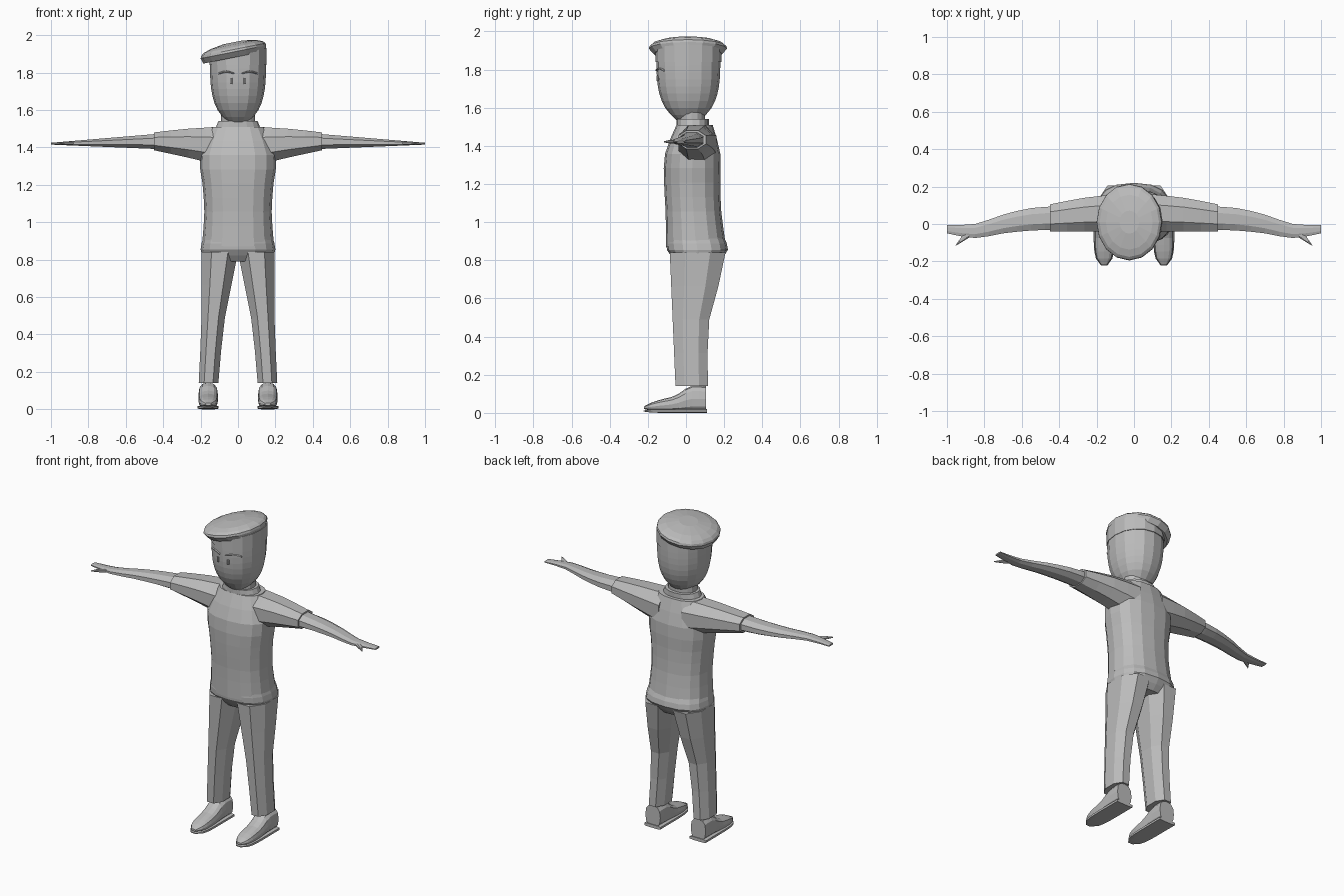
import bpy, bmesh, math
from mathutils import Vector

cube = bpy.data.objects.get("Cube")
if cube:
    bpy.data.objects.remove(cube, do_unlink=True)

grey = bpy.data.materials.new("plain_grey")
grey.use_nodes = True
colour = (.5, .5, .5, 1)
grey.diffuse_color = colour
grey.node_tree.nodes["Principled BSDF"].inputs["Base Color"].default_value = colour


def smooth_value(values, t):
    """Value at t on a smooth curve through evenly spaced values."""
    if not isinstance(values, tuple):
        return values
    last = len(values) - 1
    i = min(int(t * last), last - 1)
    f = t * last - i
    start, end = values[i], values[i + 1]
    before = values[i - 1] if i > 0 else start - (end - start)
    after = values[i + 2] if i + 2 <= last else end + (end - start)
    slope_in, slope_out = (end - before) / 2, (after - start) / 2
    gap = end - start
    return start + f * (slope_in + f * (3 * gap - 2 * slope_in - slope_out
                                        + f * (slope_in + slope_out - 2 * gap)))


def outline(sides, power):
    """Unit rounded polygon, with flat sides facing the axes when it has eight."""
    turn = math.pi / sides if sides == 8 else 0
    points = []
    for i in range(sides):
        angle = 2 * math.pi * i / sides + turn
        c, s = math.cos(angle), math.sin(angle)
        points.append((math.copysign(abs(c) ** (2 / power), c),
                       math.copysign(abs(s) ** (2 / power), s)))
    widest = max(p[0] for p in points)
    return [(c / widest, s / widest) for c, s in points]


def loft(name, axis, x, y, z, steps=4, sides=16, power=2.2, side=1,
         taper=None, warp=None):
    """Skin rings along an axis; x, y and z each give a low and a high limit."""
    limits = {"x": x, "y": y, "z": z}
    across, up = [letter for letter in "xyz" if letter != axis]
    bm = bmesh.new()
    loops = []
    for step in range(steps + 1):
        t = step / steps
        scale = taper(t) if taper else 1
        start, end = limits[axis]
        loop = []
        for point in outline(sides, power):
            v = Vector()
            setattr(v, axis, start + (end - start) * t)
            for letter, amount in zip((across, up), point):
                low, high = [smooth_value(limit, t) for limit in limits[letter]]
                setattr(v, letter, (low + high + (high - low) * amount * scale) / 2)
            if warp:
                warp(v)
            v.x *= side
            loop.append(bm.verts.new(v))
        loops.append(loop)
    for lower, upper in zip(loops, loops[1:]):
        for i in range(sides):
            bm.faces.new((lower[i - 1], lower[i], upper[i], upper[i - 1]))
    bm.faces.new(loops[0])
    bm.faces.new(loops[-1])
    bmesh.ops.recalc_face_normals(bm, faces=bm.faces)
    mesh = bpy.data.meshes.new(name)
    bm.to_mesh(mesh)
    bm.free()
    mesh.materials.append(grey)
    bpy.context.collection.objects.link(bpy.data.objects.new(name, mesh))


def mirrored(values):
    """Limits that are equal on both sides of the middle."""
    if isinstance(values, tuple):
        return tuple(-value for value in values), values
    return -values, values


def rounded(t, power):
    """Scale that grows quickly from a small blunt end."""
    return max(.3, math.sqrt(1 - (1 - t) ** power))


def head_taper(t):
    return rounded(t, 3)


def toe_taper(t):
    return rounded(t, 8)


def crown_taper(t):
    return rounded(1 - t, 1) if t == 1 else math.sqrt(1 - t ** 2.5)


def drop_front_hem(v):
    if v.z < .95:
        v.z -= .035 * max(0, min(1, -v.y * 10))


def tilt_cap(v):
    if v.z > 1.85:
        v.z += v.x / 5


# Shirt body and trouser seat
loft("shirt", "z", x=mirrored((.19, .18, .19, .205, .14)),
     y=((-.105, -.107, -.115, -.11, -.05), (.205, .185, .18, .18, .14)),
     z=(.905, 1.51), steps=8, power=2.4, warp=drop_front_hem)
loft("trouser_seat", "z", x=mirrored((.18, .2, .185)),
     y=((-.05, -.1, -.1), (.17, .22, .2)), z=(.79, .92), power=2.5)

# Collar, neck and head
loft("collar", "z", x=mirrored((.13, .105)), y=(-.05, .12), z=(1.48, 1.54), steps=1)
loft("neck", "z", x=mirrored(.09), y=(-.04, .1), z=(1.5, 1.6), steps=1)
loft("head", "z", x=mirrored(.15), y=(-.155, .18), z=(1.525, 1.86),
     steps=9, taper=head_taper)

# Cap: upright band, overhanging rim and tilted crown
loft("cap_band", "z", x=mirrored(.153), y=(-.16, .185), z=(1.84, 1.9),
     steps=1, warp=tilt_cap)
loft("cap_rim", "z", x=((-.185, -.2), .15), y=((-.17, -.195), (.19, .215)),
     z=(1.885, 1.915), steps=1, power=2, warp=tilt_cap)
loft("cap_crown", "z", x=(-.2, .15), y=(-.195, .215), z=(1.915, 1.967),
     power=2, taper=crown_taper, warp=tilt_cap)

for label, side in (("left", 1), ("right", -1)):
    # Trouser leg
    loft(label + "_trouser_leg", "z",
         x=((.105, .09, .07, .035, 0), (.21, .195, .195)),
         y=((-.055, -.085), (.115, .113, .122, .17, .207)),
         z=(.14, .84), sides=8, side=side)

    # Shoe and sole
    loft(label + "_shoe", "y", x=(.107, .212), y=(-.22, .105),
         z=(.005, (.05, .07, .09, .14, .14)), steps=9, sides=12, power=2.6,
         side=side, taper=toe_taper)
    loft(label + "_sole", "y", x=(.103, .216), y=(-.222, .11), z=(0, .02),
         steps=9, sides=8, power=4, side=side, taper=toe_taper)

    # Sleeve
    loft(label + "_sleeve", "x", x=(.08, .45), y=(-.04, (.16, .14, .105)),
         z=((1.3, 1.345, 1.385), (1.51, 1.5, 1.48)), sides=8, side=side)

    # Forearm with flat hand, and thumb
    loft(label + "_arm", "x", x=(.4, 1),
         y=((-.03, -.035, -.05, -.075, -.05), (.095, .085, .05, 0, -.005)),
         z=((1.39, 1.415), (1.475, 1.425)), steps=8, sides=8, side=side)
    loft(label + "_thumb", "y", x=((.945, .83), (.96, .9)), y=(-.115, -.04),
         z=(1.412, 1.432), steps=3, sides=8, side=side, taper=head_taper)

    # Brow and eye crease
    loft(label + "_brow", "x", x=(.02, .105), y=((-.16, -.15, -.12), -.1),
         z=((1.79, 1.8, 1.79), (1.8, 1.812, 1.8)), sides=8, side=side)
    loft(label + "_eye_crease", "z", x=(.03, .042), y=(-.155, -.145),
         z=(1.74, 1.77), steps=1, sides=8, side=side)
